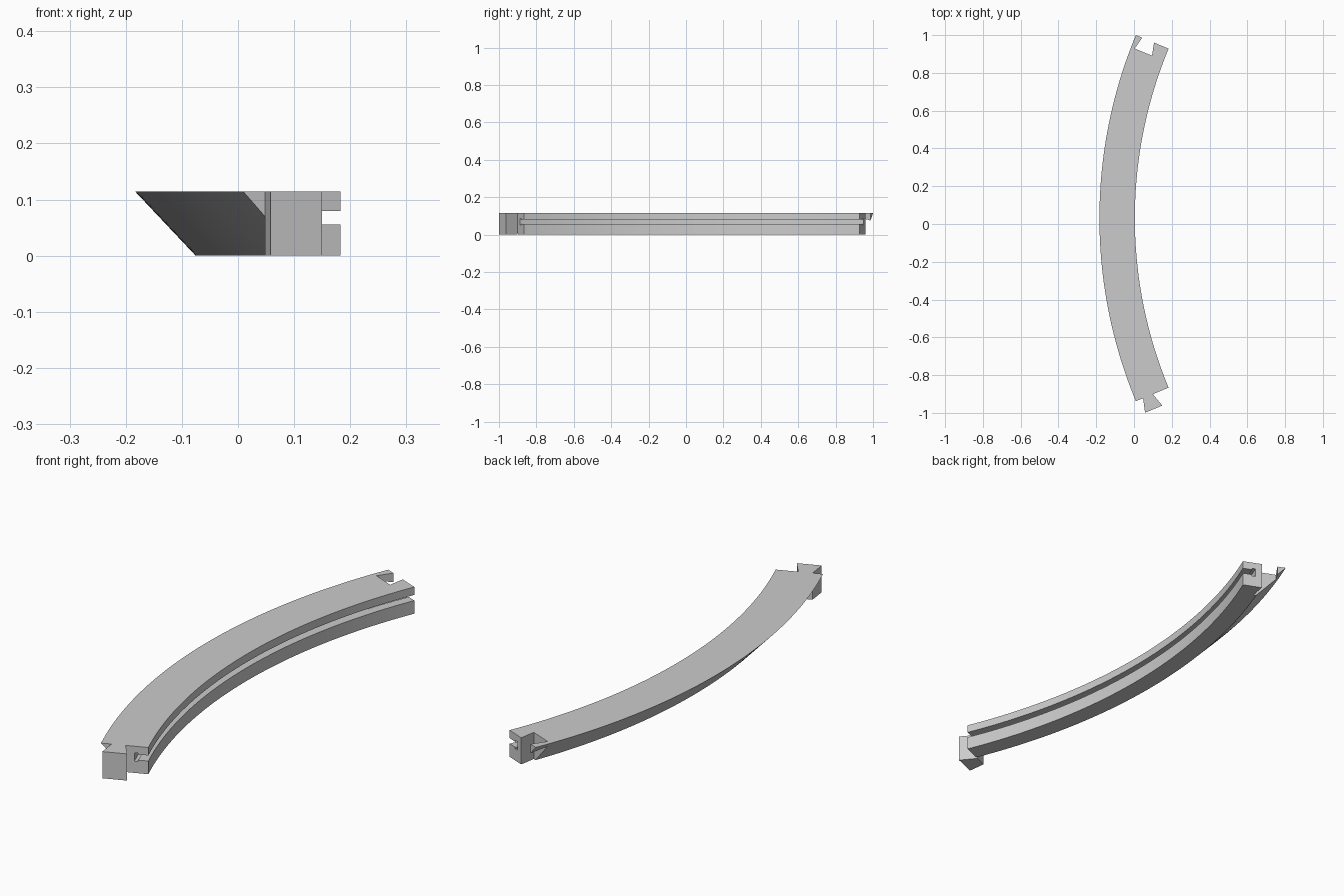
import bpy, bmesh, math
from mathutils import Vector

if "Cube" in bpy.data.objects:
    bpy.data.objects.remove(bpy.data.objects["Cube"], do_unlink=True)

HEIGHT = 0.114
INNER_R = 2.345
CENTRE = Vector((2.3495, 0.031))
HALF = math.radians(22.5)
STEPS = 64

grey = bpy.data.materials.new("light_grey")
grey.use_nodes = True
colour = (0.6, 0.6, 0.6, 1)
grey.diffuse_color = colour
grey.node_tree.nodes["Principled BSDF"].inputs["Base Color"].default_value = colour


def arc_point(s, angle, t=0):
    """Point at distance s outward from the inner edge, t along the arc's tangent."""
    radial = Vector((-math.cos(angle), math.sin(angle)))
    tangent = Vector((math.sin(angle), math.cos(angle)))
    return CENTRE + radial * (INNER_R + s) + tangent * t


def loft(name, rings):
    """Closed solid through a list of matching rings of points."""
    bm = bmesh.new()
    loops = [[bm.verts.new(p) for p in ring] for ring in rings]
    for a, b in zip(loops, loops[1:]):
        for i in range(len(a)):
            j = (i + 1) % len(a)
            bm.faces.new((a[i], a[j], b[j], b[i]))
    bm.faces.new(loops[0][::-1])
    bm.faces.new(loops[-1])
    bmesh.ops.recalc_face_normals(bm, faces=bm.faces)
    mesh = bpy.data.meshes.new(name)
    bm.to_mesh(mesh)
    bm.free()
    obj = bpy.data.objects.new(name, mesh)
    bpy.context.collection.objects.link(obj)
    mesh.materials.append(grey)
    return obj


def dovetail(name, outline, angle, low, high):
    """Upright prism from (s, t) points at one end of the arc."""
    flat = [arc_point(s, angle, t) for s, t in outline]
    return loft(name, [[(p.x, p.y, z) for p in flat] for z in (low, high)])


def combine(target, other, operation):
    mod = target.modifiers.new(operation, 'BOOLEAN')
    mod.operation = operation
    mod.solver = 'EXACT'
    mod.object = other
    bpy.context.view_layer.objects.active = target
    bpy.ops.object.modifier_apply(modifier=mod.name)
    bpy.data.objects.remove(other, do_unlink=True)


# Rail section: slanted outer side, T-shaped groove on the inner side
section = [(0, 0), (0.08, 0), (0.1875, HEIGHT), (0, HEIGHT),
           (0, 0.08), (0.04, 0.08), (0.04, 0.086), (0.055, 0.086),
           (0.055, 0.05), (0.04, 0.05), (0.04, 0.056), (0, 0.056)]
rings = []
for k in range(STEPS + 1):
    angle = HALF * (2 * k / STEPS - 1)
    rings.append([(*arc_point(s, angle), z) for s, z in section])
rail = loft("curved_rail", rings)

# Dovetail socket at the back end
socket = dovetail("socket_cutter", [(0.083, 0.0), (0.083, 0.02), (0.151, 0.02), (0.151, 0.0),
                                    (0.166, -0.068), (0.067, -0.068)], HALF, -0.05, HEIGHT + 0.05)
combine(rail, socket, 'DIFFERENCE')

# Dovetail tab at the front end
tab = dovetail("tab", [(0.09, 0), (0.146, 0), (0.166, -0.075), (0.067, -0.075)],
               -HALF, 0, HEIGHT)
combine(rail, tab, 'UNION')

# Smooth along the curve, sharp at the corners
bpy.ops.object.select_all(action='DESELECT')
rail.select_set(True)
bpy.context.view_layer.objects.active = rail
bpy.ops.object.shade_smooth_by_angle(angle=math.radians(20))
